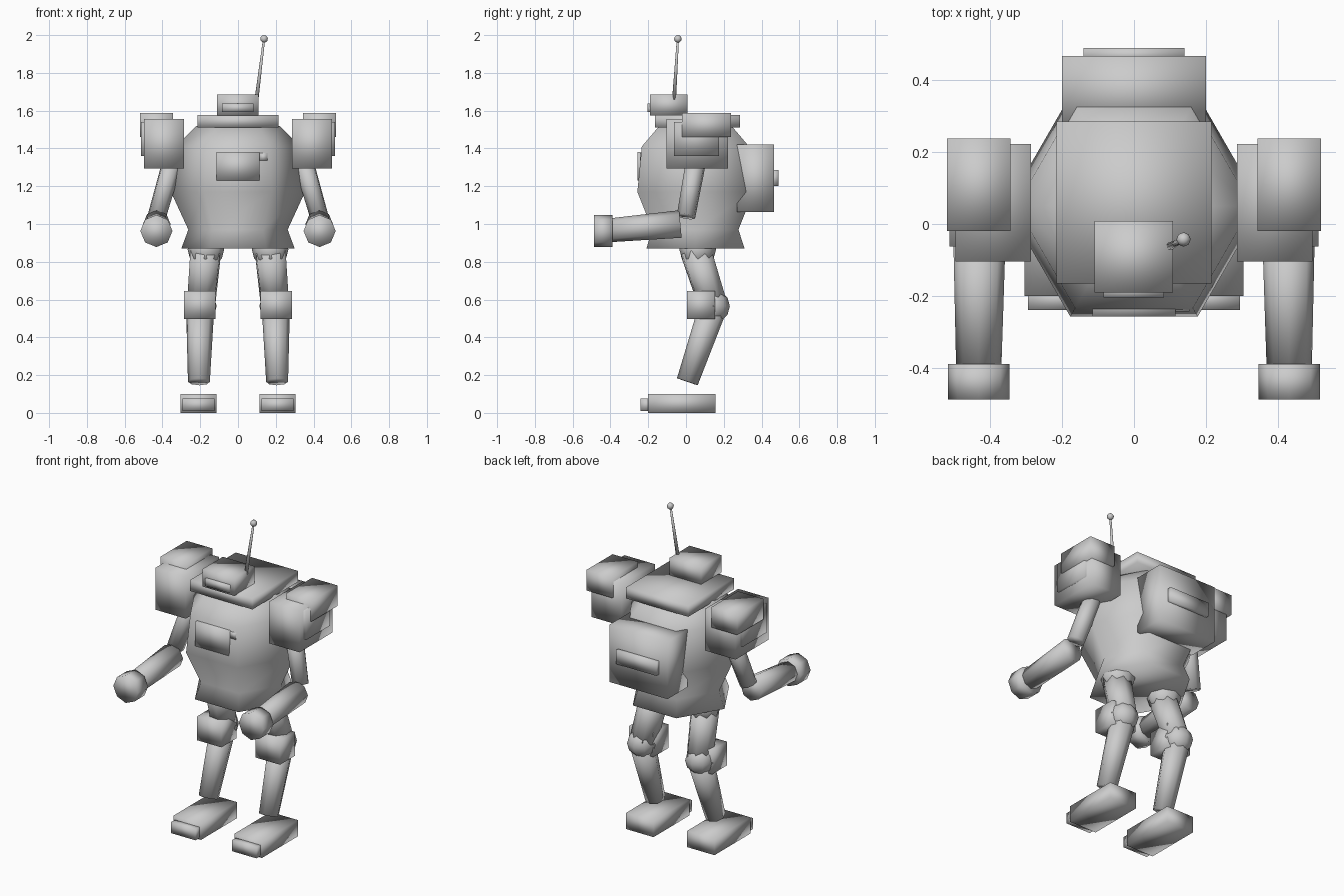
import bpy
from mathutils import Vector, Matrix

cube = bpy.data.objects.get("Cube")
if cube:
    bpy.data.objects.remove(cube, do_unlink=True)

grey = bpy.data.materials.new("plain_grey")
grey.use_nodes = True
COLOUR = (0.6, 0.6, 0.6, 1)
grey.diffuse_color = COLOUR
grey.node_tree.nodes["Principled BSDF"].inputs["Base Color"].default_value = COLOUR


def finish(name):
    """Name, colour and smooth the newest object."""
    ob = bpy.context.object
    ob.name = name
    ob.data.materials.append(grey)
    ob.data.polygons.foreach_set("use_smooth", [True] * len(ob.data.polygons))
    return ob


def box(name, x, y, z):
    """Box from its extents on each axis."""
    lo, hi = Vector((x[0], y[0], z[0])), Vector((x[1], y[1], z[1]))
    bpy.ops.mesh.primitive_cube_add(size=1)
    ob = finish(name)
    ob.data.transform(Matrix.Translation((lo + hi) / 2) @ Matrix.Diagonal((*(hi - lo), 1)))


def tube(name, a, b, r1, r2, sides=8):
    """Tapered tube between two points."""
    a, b = Vector(a), Vector(b)
    bpy.ops.mesh.primitive_cone_add(vertices=sides, radius1=r1, radius2=r2, depth=(b - a).length)
    ob = finish(name)
    turn = (b - a).to_track_quat('Z', 'Y').to_matrix().to_4x4()
    ob.data.transform(Matrix.Translation((a + b) / 2) @ turn)


def ball(name, centre, r):
    bpy.ops.mesh.primitive_uv_sphere_add(segments=8, ring_count=6, radius=r)
    finish(name).data.transform(Matrix.Translation(centre))


def hex_body(name, rings, cy):
    """Six-sided shell through (height, radius) rings."""
    verts, faces, n = [], [], 6
    for z, r in rings:
        for i in range(n):
            p = Matrix.Rotation(i * 6.28318531 / n, 3, 'Z') @ Vector((r, 0, 0))
            verts.append((p.x, p.y + cy, z))
    for k in range(len(rings) - 1):
        for i in range(n):
            j = (i + 1) % n
            faces.append((k * n + i, k * n + j, k * n + n + j, k * n + n + i))
    faces.append(tuple(reversed(range(n))))
    faces.append(tuple(range(len(verts) - n, len(verts))))
    mesh = bpy.data.meshes.new(name)
    mesh.from_pydata(verts, [], faces)
    ob = bpy.data.objects.new(name, mesh)
    bpy.context.collection.objects.link(ob)
    bpy.context.view_layer.objects.active = ob
    finish(name)


# Torso
hex_body("torso", [(0.87, 0.30), (0.97, 0.263), (1.17, 0.355), (1.41, 0.328), (1.52, 0.22)], 0.05)
box("collar_plate", (-0.215, 0.215), (-0.165, 0.285), (1.51, 1.578))
box("chest_panel", (-0.115, 0.115), (-0.258, -0.2), (1.23, 1.38))
box("chest_light", (0.115, 0.155), (-0.243, -0.2), (1.335, 1.375))
box("backpack", (-0.2, 0.2), (0.27, 0.467), (1.063, 1.42))
box("backpack_bar", (-0.14, 0.14), (0.45, 0.49), (1.2, 1.285))

# Head
box("head", (-0.11, 0.108), (-0.19, 0.008), (1.575, 1.685))
box("visor", (-0.085, 0.083), (-0.205, -0.17), (1.592, 1.637))
tube("antenna", (0.098, -0.063, 1.66), (0.138, -0.043, 1.98), 0.011, 0.006)
ball("antenna_tip", (0.138, -0.043, 1.98), 0.02)

for s, side in ((1, "left_"), (-1, "right_")):
    def xs(a, b):
        return tuple(sorted((s * a, s * b)))

    # Shoulder armour
    box(side + "shoulder", xs(0.287, 0.497), (-0.104, 0.222), (1.295, 1.555))
    box(side + "shoulder_cap", xs(0.343, 0.52), (-0.02, 0.238), (1.46, 1.587))
    box(side + "shoulder_plate", xs(0.45, 0.513), (-0.063, 0.175), (1.36, 1.54))

    # Arm
    tube(side + "upper_arm", (s * 0.335, 0.06, 1.37), (s * 0.43, 0.0, 1.04), 0.055, 0.05)
    tube(side + "forearm", (s * 0.43, -0.03, 1.0), (s * 0.432, -0.4, 0.967), 0.073, 0.063)
    tube(side + "fist", (s * 0.432, -0.39, 0.963), (s * 0.432, -0.488, 0.963), 0.085, 0.085)

    # Leg
    ball(side + "hip", (s * 0.17, 0.062, 0.865), 0.097)
    tube(side + "thigh", (s * 0.17, 0.05, 0.86), (s * 0.195, 0.142, 0.575), 0.085, 0.078)
    ball(side + "knee", (s * 0.2, 0.145, 0.565), 0.087)
    box(side + "knee_guard", xs(0.118, 0.286), (0.005, 0.153), (0.497, 0.645))
    tube(side + "shin", (s * 0.2, 0.145, 0.565), (s * 0.207, 0.007, 0.165), 0.075, 0.058)

    # Foot
    box(side + "foot", xs(0.115, 0.305), (-0.2, 0.155), (0, 0.1))
    box(side + "toe", xs(0.125, 0.295), (-0.24, -0.18), (0.01, 0.077))
